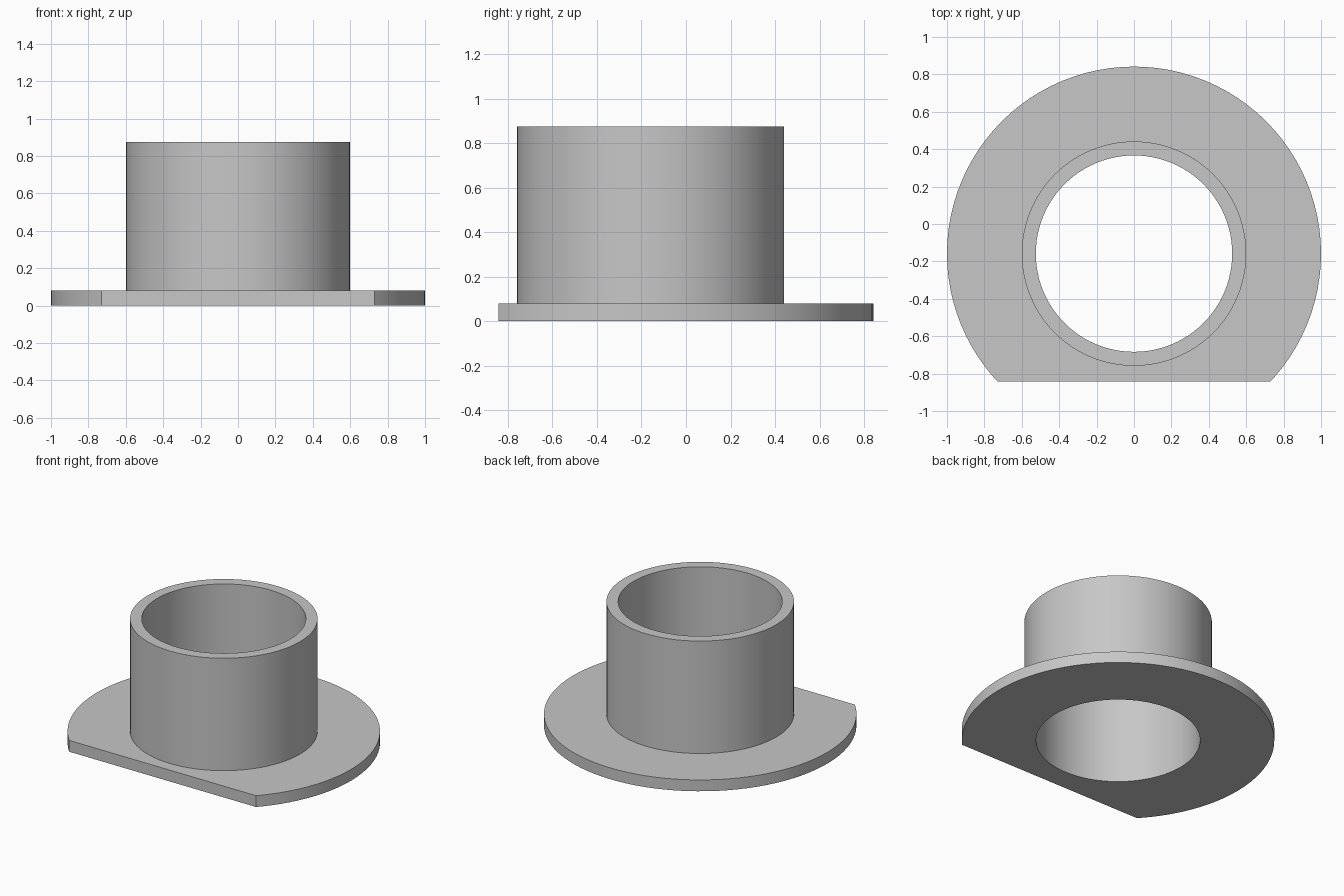
import bpy
import bmesh
import math
from mathutils import Matrix, Vector

default = bpy.data.objects.get("Cube")
if default:
    bpy.data.objects.remove(default, do_unlink=True)

SEGMENTS = 96
BORE, SLEEVE, RIM = 0.525, 0.6, 1.0
FLANGE_TOP, HEIGHT = 0.08, 0.874
FLAT = 0.683                       # distance from axis to the flat edge
AXIS_Y = (FLAT - RIM) / 2          # centres the trimmed body on y = 0

# Plain grey material
grey = bpy.data.materials.new("plain_grey")
grey.use_nodes = True
colour = (0.57, 0.57, 0.57, 1.0)
grey.diffuse_color = colour
grey.node_tree.nodes["Principled BSDF"].inputs["Base Color"].default_value = colour

# Sleeve and flange: one closed profile turned around the axis
profile = [(BORE, 0), (RIM, 0), (RIM, FLANGE_TOP),
           (SLEEVE, FLANGE_TOP), (SLEEVE, HEIGHT), (BORE, HEIGHT)]
bm = bmesh.new()
rings = []
for i in range(SEGMENTS):
    a = math.tau * i / SEGMENTS
    rings.append([bm.verts.new((r * math.cos(a), r * math.sin(a), z))
                  for r, z in profile])
for i, ring in enumerate(rings):
    following = rings[(i + 1) % SEGMENTS]
    for j in range(len(profile)):
        k = (j + 1) % len(profile)
        bm.faces.new((ring[j], following[j], following[k], ring[k]))

# Flat front edge of the flange
bmesh.ops.bisect_plane(bm, geom=bm.verts[:] + bm.edges[:] + bm.faces[:],
                       plane_co=Vector((0, -FLAT, 0)),
                       plane_no=Vector((0, -1, 0)), clear_outer=True)
bmesh.ops.holes_fill(bm, edges=[e for e in bm.edges if e.is_boundary], sides=0)
bmesh.ops.recalc_face_normals(bm, faces=bm.faces[:])
bmesh.ops.transform(bm, matrix=Matrix.Translation((0, AXIS_Y, 0)), verts=bm.verts[:])

mesh = bpy.data.meshes.new("flanged_sleeve")
bm.to_mesh(mesh)
bm.free()
mesh.materials.append(grey)
sleeve = bpy.data.objects.new("flanged_sleeve", mesh)
bpy.context.collection.objects.link(sleeve)

# Smooth round walls with crisp rims
bpy.ops.object.select_all(action="DESELECT")
sleeve.select_set(True)
bpy.context.view_layer.objects.active = sleeve
bpy.ops.object.shade_smooth_by_angle(angle=math.radians(30))
